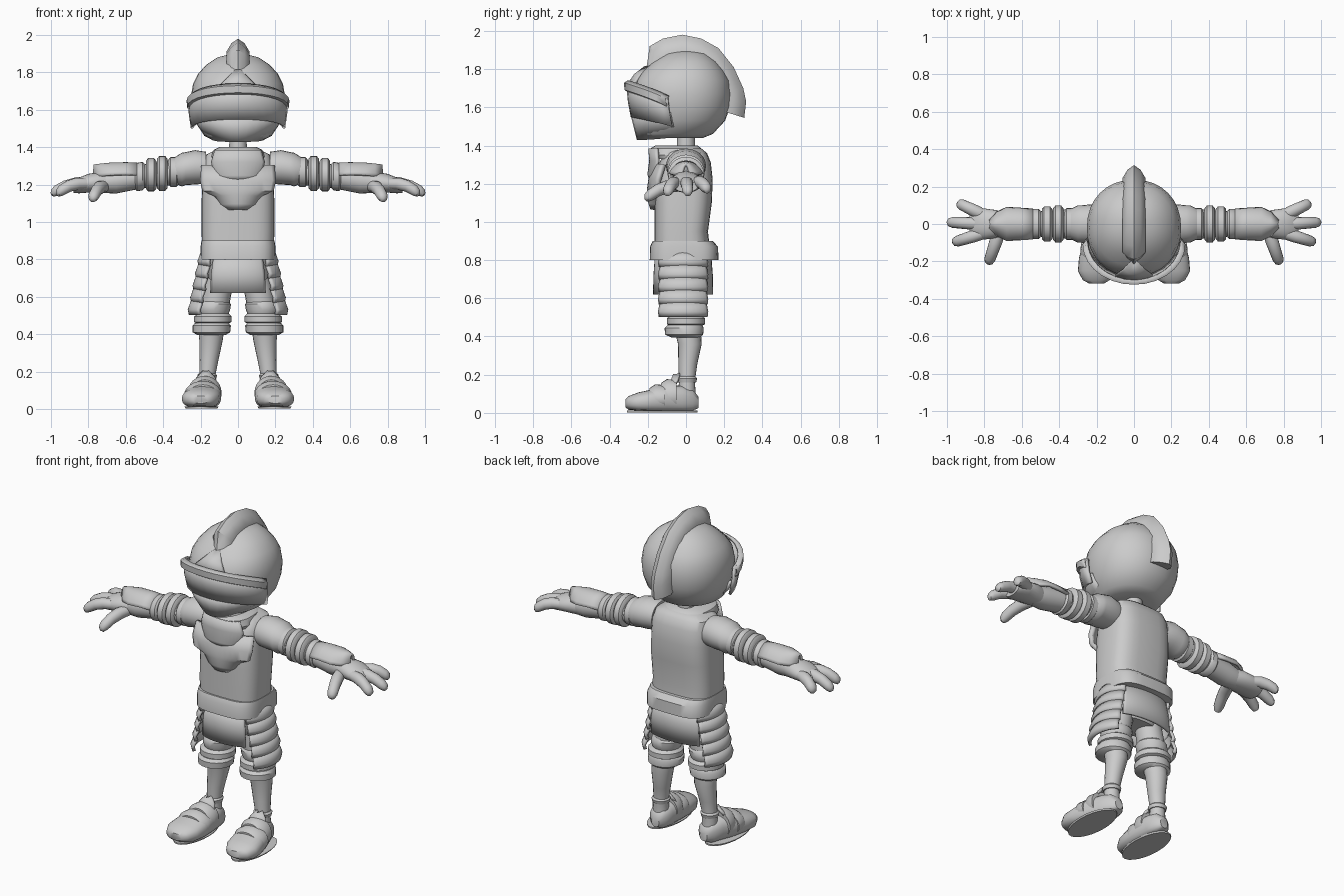
import bpy, bmesh
from math import cos, sin, pi, radians
from mathutils import Vector, Matrix

default_cube = bpy.data.objects.get("Cube")
if default_cube:
    bpy.data.objects.remove(default_cube)

grey = bpy.data.materials.new("plain_grey")
grey.use_nodes = True
grey.diffuse_color = (.6, .6, .6, 1)
grey.node_tree.nodes["Principled BSDF"].inputs["Base Color"].default_value = (.6, .6, .6, 1)


def finish(name, bm, mirror=False, thick=0, angle=40):
    """Turn a bmesh into a smooth object, optionally mirrored and thickened."""
    bmesh.ops.recalc_face_normals(bm, faces=bm.faces)
    mesh = bpy.data.meshes.new(name)
    bm.to_mesh(mesh)
    bm.free()
    mesh.materials.append(grey)
    obj = bpy.data.objects.new(name, mesh)
    bpy.context.collection.objects.link(obj)
    if thick:
        solid = obj.modifiers.new("thickness", "SOLIDIFY")
        solid.thickness = thick
        solid.offset = 0
    if mirror:
        obj.modifiers.new("mirror", "MIRROR")
    bpy.ops.object.select_all(action="DESELECT")
    obj.select_set(True)
    bpy.context.view_layer.objects.active = obj
    bpy.ops.object.shade_smooth_by_angle(angle=radians(angle))
    return obj


def bridge(bm, rings, closed):
    for low, high in zip(rings, rings[1:]):
        count = len(low)
        for i in range(count if closed else count - 1):
            j = (i + 1) % count
            bm.faces.new((low[i], low[j], high[j], high[i]))


def tube(name, sections, axis=(0, 0, 1), sides=24, square=2, mirror=False, floor=None):
    """Loft capped rounded rings: each section is centre, width and height radius."""
    axis = Vector(axis).normalized()
    across = Vector((1, 0, 0)) if axis.z > .9 else Vector((-axis.y, axis.x, 0)).normalized()
    up = axis.cross(across)
    bm = bmesh.new()
    rings = []
    for centre, wide, tall in sections:
        ring = []
        for i in range(sides):
            c, s = cos(2 * pi * i / sides), sin(2 * pi * i / sides)
            c = abs(c) ** (2 / square) * (1 if c > 0 else -1)
            s = abs(s) ** (2 / square) * (1 if s > 0 else -1)
            point = Vector(centre) + across * wide * c + up * tall * s
            if floor is not None:
                point.z = max(point.z, floor)
            ring.append(bm.verts.new(point))
        rings.append(ring)
    bridge(bm, rings, True)
    bm.faces.new(rings[0])
    bm.faces.new(rings[-1])
    return finish(name, bm, mirror)


def body(name, rows, square=2, sides=32):
    """Upright loft from rows of height, half width, front y and back y."""
    return tube(name, [((0, (front + back) / 2, z), wide, (back - front) / 2)
                       for z, wide, front, back in rows], square=square, sides=sides)


def limb(name, rows, sides=20):
    """Mirrored leg piece from rows of height, x, y and radius."""
    return tube(name, [((x, y, z), r, r) for z, x, y, r in rows], mirror=True, sides=sides)


def sleeve(name, rows):
    """Mirrored arm piece from rows of x, z, depth radius and height radius."""
    return tube(name, [((x, 0, z), deep, tall) for x, z, deep, tall in rows],
                axis=(1, 0, 0), mirror=True)


def sheet(name, rows, bulge, spread=60, droop=0, thick=.015, place=None, mirror=False, cols=14):
    """Curved plate from rows of height, half width and front y."""
    bm = bmesh.new()
    arc = radians(spread)
    rings = []
    for z, wide, front in rows:
        ring = []
        for i in range(cols + 1):
            u = 2 * i / cols - 1
            point = Vector((wide * sin(u * arc) / sin(arc),
                            front + bulge * (1 - cos(u * arc)) / (1 - cos(arc)),
                            z - droop * u * u))
            ring.append(bm.verts.new(place @ point if place else point))
        rings.append(ring)
    bridge(bm, rings, False)
    return finish(name, bm, mirror, thick)


# Helmet shell, neck and crest
body("helmet", [(1.44, .14, -.24, .09), (1.46, .18, -.25, .14), (1.53, .225, -.26, .205),
                (1.6, .245, -.272, .23), (1.67, .252, -.28, .237), (1.74, .24, -.265, .227),
                (1.79, .215, -.225, .2), (1.84, .17, -.17, .16), (1.88, .11, -.11, .11),
                (1.9, .03, -.03, .03)], square=2.15)
body("neck", [(1.34, .05, -.05, .05), (1.46, .045, -.045, .045)])

outer = [(-.24, 1.79), (-.205, 1.82), (-.19, 1.92), (-.12, 1.96), (-.02, 1.98), (.08, 1.96),
         (.17, 1.91), (.25, 1.81), (.3, 1.7), (.315, 1.63), (.305, 1.545)]
bm = bmesh.new()
rings = []
for y, z in outer:
    tip, hub = Vector((0, y, z)), Vector((0, 0, 1.64))
    inward = (hub - tip).normalized()
    rings.append([bm.verts.new(tip + inward * depth + Vector((x, 0, 0)))
                  for x, depth in ((-.06, .13), (-.062, .07), (-.035, .025), (0, 0),
                                   (.035, .025), (.062, .07), (.06, .13))])
bridge(bm, rings, True)
bm.faces.new(rings[0])
bm.faces.new(rings[-1])
finish("helmet_crest", bm)

# Visor, its brim and the brow peak
sheet("visor", [(1.71, .256, -.305), (1.63, .256, -.297), (1.55, .245, -.282)],
      .21, spread=90, droop=.05)
sheet("visor_brim", [(1.735, .25, -.3), (1.725, .268, -.318), (1.695, .268, -.316),
                     (1.685, .25, -.3)], .21, spread=90, droop=.08)
sheet("brow_peak", [(1.72, .1, -.3), (1.77, .05, -.265), (1.81, .012, -.212)], .03)
sheet("chin_guard", [(1.55, .238, -.28), (1.49, .205, -.265), (1.43, .14, -.25)],
      .2, spread=90, droop=-.02)

# Torso, belt and chest armour
body("torso", [(.82, .19, -.165, .13), (.95, .195, -.165, .115), (1.1, .195, -.165, .135),
               (1.22, .19, -.165, .14), (1.31, .185, -.14, .13), (1.36, .17, -.11, .11),
               (1.385, .12, -.08, .08)], square=3.2)
body("belt", [(.8, .2, -.19, .17), (.87, .2, -.188, .168), (.9, .195, -.175, .14)], square=3.5)
body("collar", [(1.33, .14, -.17, .08), (1.35, .145, -.185, .085), (1.385, .13, -.185, .08),
                (1.4, .1, -.16, .06)], square=2.6)
sheet("gorget", [(1.385, .12, -.19), (1.32, .14, -.185), (1.25, .12, -.195), (1.22, .1, -.185)],
      .04)
sheet("chest_plate", [(1.3, .19, -.16), (1.22, .197, -.185), (1.17, .185, -.192),
                      (1.145, .12, -.19), (1.1, .095, -.185), (1.07, .06, -.175)], .045, thick=.025)

# Hips, front and back skirt panels
body("hips", [(.64, .12, -.09, .08), (.7, .16, -.12, .1), (.83, .18, -.14, .11)], square=2.6)
panel = [(.83, .125, -.155), (.72, .14, -.163), (.62, .145, -.165)]
sheet("front_skirt", panel, .035)
sheet("back_skirt", [(z, wide + .02, y + .03) for z, wide, y in panel], .035,
      place=Matrix.Rotation(pi, 4, "Z"))

# Overlapping side lames on each hip
for i in range(5):
    top = .84 - i * .065
    reach = -.19 - i * .013
    sheet("side_lame", [(top, .115, reach), (top - .05, .125, reach - .018),
                        (top - .075, .122, reach - .012)], .055, thick=.018,
          place=Matrix.Translation((0, -.015, 0)) @ Matrix.Rotation(pi / 2, 4, "Z"), mirror=True)

# Legs with banded knees
limb("leg", [(.7, .095, 0, .075), (.58, .12, 0, .078), (.43, .14, .01, .068),
             (.36, .145, .02, .062), (.26, .155, .01, .05), (.17, .165, .005, .042),
             (.1, .165, .005, .045)])
limb("upper_knee_band", [(.575, .125, 0, .075), (.56, .125, 0, .088), (.53, .13, 0, .088),
                         (.51, .13, 0, .08), (.495, .135, 0, .1), (.465, .135, 0, .1),
                         (.455, .135, 0, .08)])
limb("lower_knee_band", [(.46, .14, -.005, .09), (.445, .14, -.01, .102), (.41, .142, -.01, .1),
                         (.395, .142, 0, .075)])
limb("ankle_rim", [(.19, .165, .005, .044), (.18, .165, .005, .053), (.16, .165, .005, .048)])

# Shoes with instep plates
tube("shoe", [((x, y, z), wide, tall) for y, x, z, wide, tall in (
    (-.318, .2, .05, .04, .02), (-.3, .202, .052, .072, .036), (-.25, .2, .055, .1, .052),
    (-.18, .192, .06, .102, .062), (-.1, .182, .07, .09, .075), (-.02, .17, .07, .07, .072),
    (.035, .165, .065, .055, .06), (.065, .163, .055, .025, .03))],
    axis=(0, 1, 0), square=2.4, mirror=True, floor=.012)
tube("shoe_sole", [((.195, -.125, z), wide, .185) for z, wide in ((.003, .085), (.012, .09))],
     mirror=True)
for i in range(2):
    y = -.16 + i * .06
    tube("instep_plate", [((.188 - i * .01, y + dy, .075 + i * .015), .1 - i * .01 - slim,
                           .075 + i * .012 - slim) for dy, slim in ((-.03, .02), (0, 0), (.05, .005))],
         axis=(0, 1, 0), mirror=True, floor=.03)
sheet("shoe_tongue", [(.13, .06, -.1), (.165, .045, -.075), (.2, .012, -.06)], .03,
      place=Matrix.Translation((.172, 0, 0)), mirror=True)

# Arms: pauldron, bands, forearm, guard
sleeve("arm", [(.17, 1.28, .08, .075), (.35, 1.265, .08, .068), (.5, 1.245, .068, .063),
               (.65, 1.22, .07, .068), (.73, 1.21, .06, .055)])
sleeve("pauldron", [(.17, 1.29, .09, .085), (.23, 1.292, .105, .092), (.28, 1.285, .1, .088),
                    (.3, 1.28, .1, .09), (.34, 1.275, .08, .07)])
for x, size in ((.345, .085), (.405, .098), (.465, .094)):
    z = 1.31 - x * .125
    sleeve("arm_band", [(x - .028, z, size - .015, size - .02), (x - .016, z, size, size - .005),
                        (x + .016, z, size, size - .005), (x + .028, z, size - .015, size - .02)])
sleeve("elbow_cuff", [(.5, 1.245, .07, .066), (.51, 1.245, .08, .076), (.54, 1.24, .08, .076),
                      (.55, 1.24, .07, .066)])
# Guard is shaped upright, then laid along the top of the forearm
lay = Matrix(((0, 0, 1, 0), (1, 0, 0, 0), (0, -1, 0, 0), (0, 0, 0, 1)))
sheet("forearm_guard", [(.54, .076, -1.31), (.6, .08, -1.312), (.68, .085, -1.31),
                        (.73, .06, -1.305), (.77, .02, -1.3)], .06, place=lay, mirror=True)

# Hands
sleeve("palm", [(.68, 1.21, .055, .055), (.74, 1.212, .075, .056), (.8, 1.207, .083, .05),
                (.85, 1.195, .078, .042), (.88, 1.185, .06, .03)])


def finger(name, start, end, radius):
    start, end = Vector(start), Vector(end)
    steps = ((0, 1), (.3, 1.05), (.6, .97), (.85, .9), (.96, .65), (1, .2))
    tube(name, [(start.lerp(end, t) + Vector((0, 0, .02 * sin(pi * t))), radius * k, radius * k)
                for t, k in steps], axis=end - start, sides=14, mirror=True)


for name, y, tip in (("rear_finger", .05, (.945, .115, 1.165)),
                     ("middle_finger", 0, (1, .01, 1.15)),
                     ("front_finger", -.05, (.97, -.1, 1.15))):
    finger(name, (.81, y, 1.205), tip, .032)
finger("thumb", (.72, -.04, 1.19), (.78, -.215, 1.12), .033)
